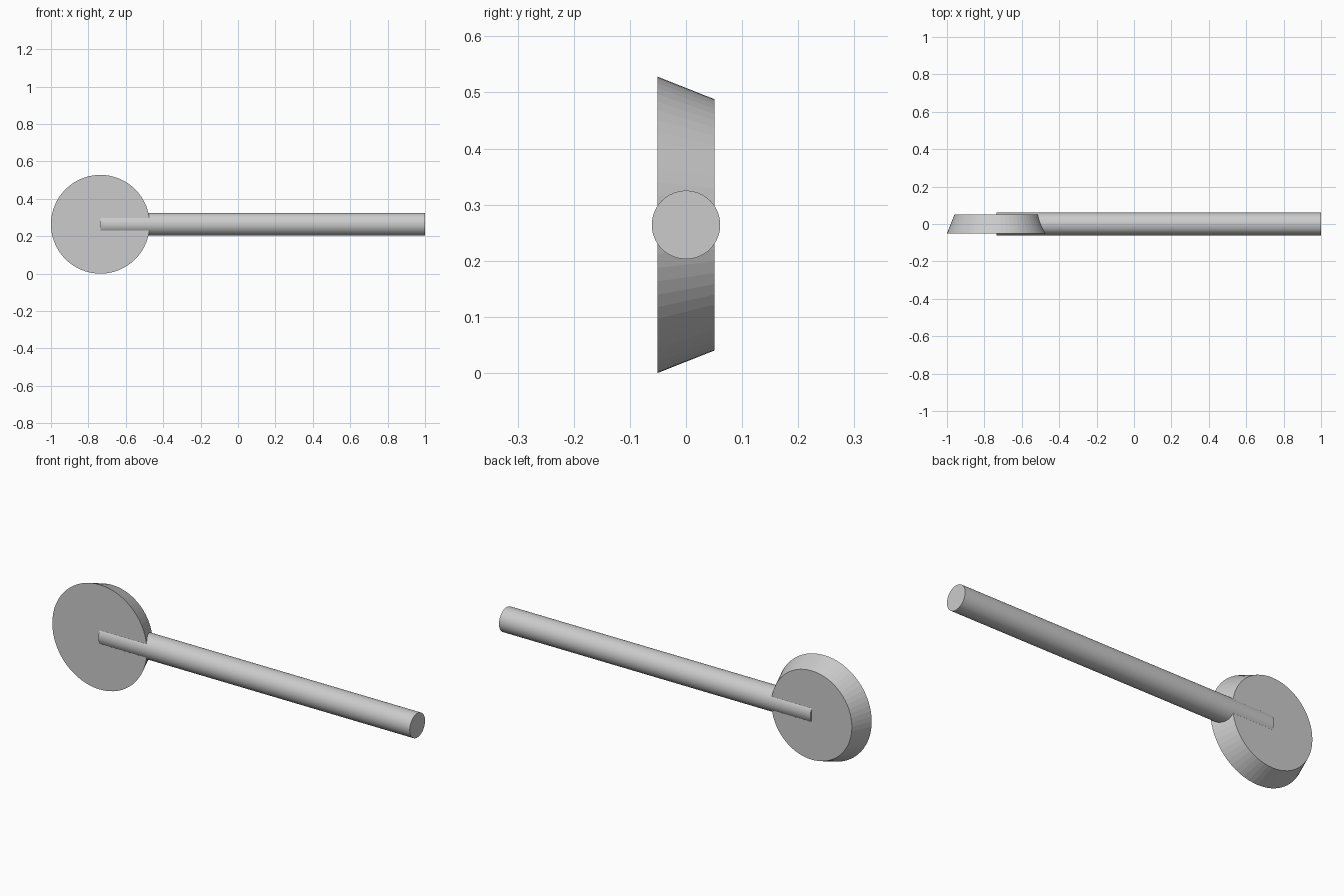
import bpy
from math import pi

if "Cube" in bpy.data.objects:
    bpy.data.objects.remove(bpy.data.objects["Cube"])

R = 0.264                 # large radius of the disc
CX, CZ = -1 + R, R        # disc centre


def cone(name, r1, r2, depth, loc, rot):
    bpy.ops.mesh.primitive_cone_add(vertices=64, radius1=r1, radius2=r2,
                                    depth=depth, location=loc, rotation=rot)
    bpy.context.object.name = name


# tapered disc, wide face to the front
cone("tapered_disc", R, 0.224, 0.101, (CX, 0, CZ), (-pi / 2, 0, 0))

# rod running from the disc centre out to the right
cone("rod", 0.061, 0.061, 1 - CX, ((1 + CX) / 2, 0, CZ), (0, pi / 2, 0))
